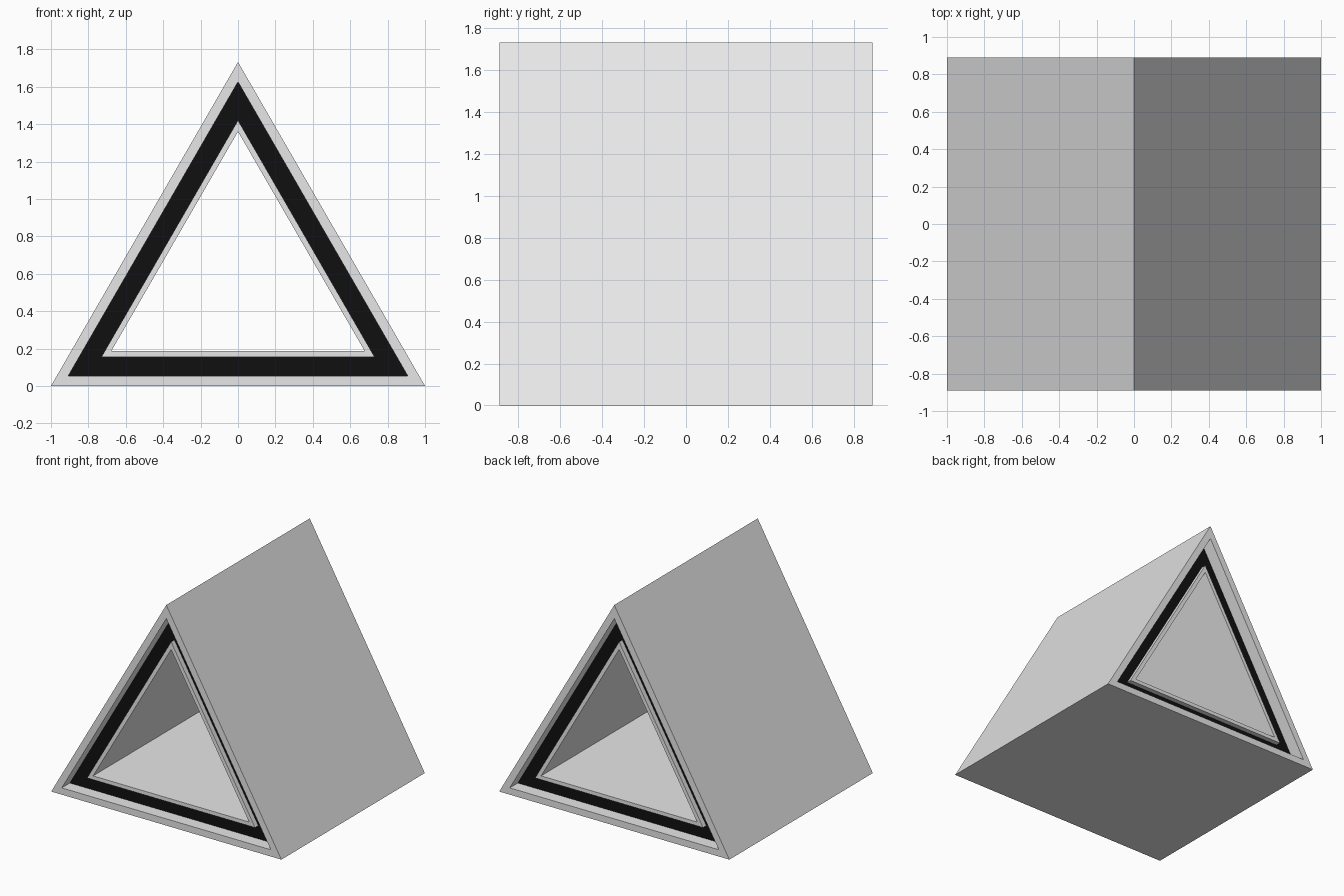
import bpy, bmesh, math

if "Cube" in bpy.data.objects:
    bpy.data.objects.remove(bpy.data.objects["Cube"])

R3 = math.sqrt(3)
HALF = 0.89          # half the tunnel length
RIM, LIP, BORE = 0.053, 0.156, 0.186   # insets from the outer triangle
GROOVE, LIP_SET = 0.10, 0.06           # depths behind the end


def material(name, rgb):
    m = bpy.data.materials.new(name)
    m.diffuse_color = (*rgb, 1)
    m.use_nodes = True
    m.node_tree.nodes["Principled BSDF"].inputs["Base Color"].default_value = m.diffuse_color
    return m


# Wall cross-section as (inset, y): front end, then mirrored for the back
front = [(0, -HALF), (RIM, -HALF), (RIM, -HALF + GROOVE), (LIP, -HALF + GROOVE),
         (LIP, -HALF + LIP_SET), (BORE, -HALF + LIP_SET)]
section = front + [(d, -y) for d, y in reversed(front)]

# Sweep the section around the triangle
bm = bmesh.new()
rings = []
for d, y in section:
    w = 1 - d * R3
    rings.append([bm.verts.new(p) for p in
                  ((-w, y, d), (w, y, d), (0, y, R3 - 2 * d))])
for i, a in enumerate(rings):
    b = rings[(i + 1) % len(rings)]
    for k in range(3):
        j = (k + 1) % 3
        f = bm.faces.new((a[k], a[j], b[j], b[k]))
        # Groove floors are black
        f.material_index = int(all(abs(abs(v.co.y) - (HALF - GROOVE)) < 1e-4
                                   for v in f.verts))
bmesh.ops.recalc_face_normals(bm, faces=bm.faces)

mesh = bpy.data.meshes.new("triangular_tunnel")
bm.to_mesh(mesh)
bm.free()
mesh.materials.append(material("light grey", (0.8, 0.8, 0.8)))
mesh.materials.append(material("black", (0.005, 0.005, 0.005)))
bpy.context.collection.objects.link(bpy.data.objects.new("triangular_tunnel", mesh))
